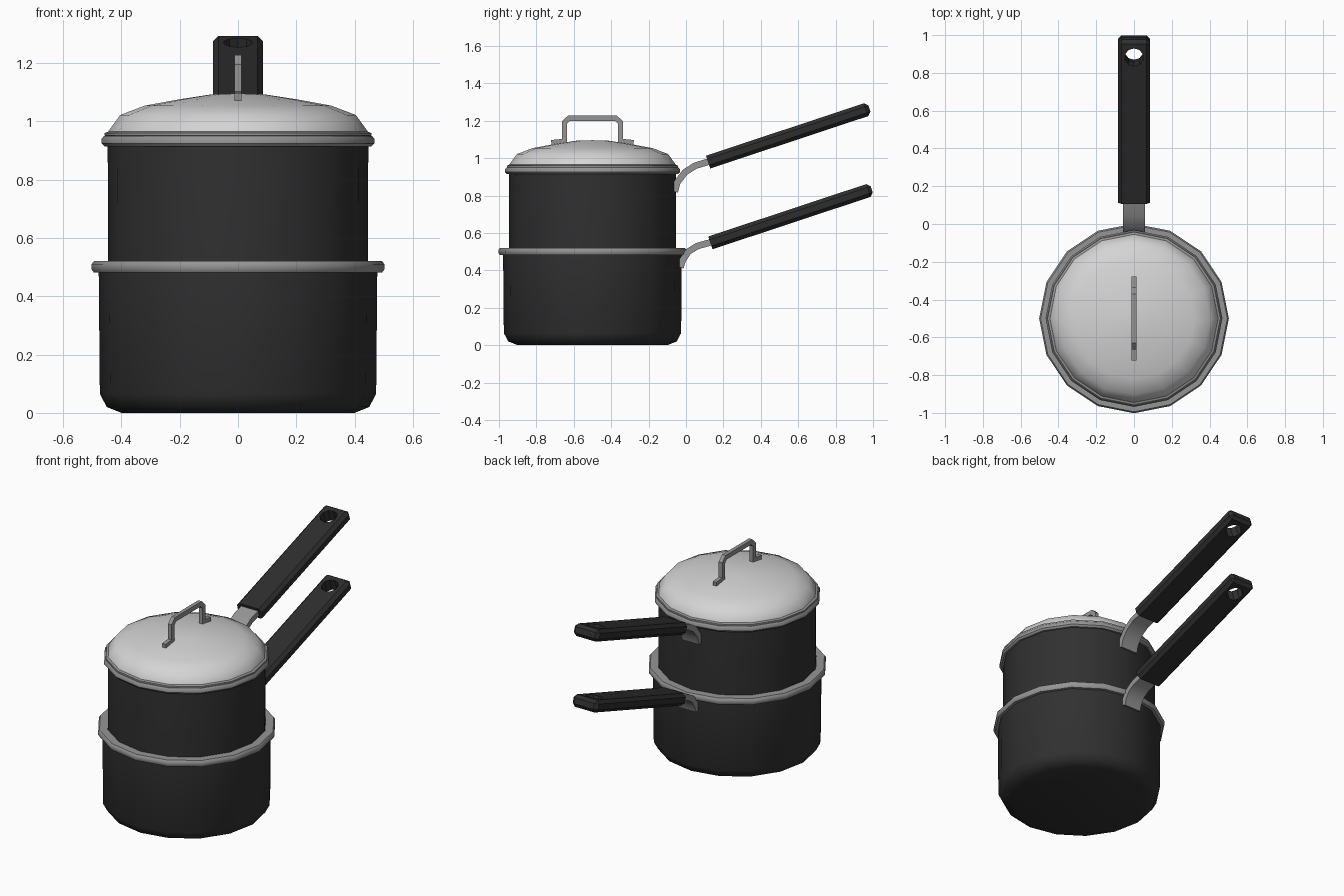
import bpy, bmesh, math
from mathutils import Vector, Matrix

if "Cube" in bpy.data.objects:
    bpy.data.objects.remove(bpy.data.objects["Cube"])

CY = -0.5      # pot axis
SIDES = 16


def material(name, v):
    m = bpy.data.materials.new(name)
    m.diffuse_color = (v, v, v, 1)
    m.use_nodes = True
    m.node_tree.nodes["Principled BSDF"].inputs["Base Color"].default_value = m.diffuse_color
    return m


BLACK = material("black_enamel", 0.03)
GRIP = material("black_grip", 0.027)
STEEL = material("rim_steel", 0.30)
LID = material("lid_steel", 0.66)


def finish(name, bm, mat, angle=40):
    bmesh.ops.recalc_face_normals(bm, faces=bm.faces)
    me = bpy.data.meshes.new(name)
    bm.to_mesh(me)
    bm.free()
    me.materials.append(mat)
    ob = bpy.data.objects.new(name, me)
    bpy.context.collection.objects.link(ob)
    if angle:
        bpy.ops.object.select_all(action='DESELECT')
        ob.select_set(True)
        bpy.context.view_layer.objects.active = ob
        bpy.ops.object.shade_smooth_by_angle(angle=math.radians(angle))
    return ob


def lathe(name, profile, mat, closed=False, angle=40):
    """Revolve (radius, z) points round the pot axis; radius 0 makes a pole."""
    bm = bmesh.new()
    rings = []
    for r, z in profile:
        if r == 0:
            rings.append([bm.verts.new((0, CY, z))] * SIDES)
        else:
            rings.append([bm.verts.new((r * math.cos(2 * math.pi * i / SIDES),
                                        CY + r * math.sin(2 * math.pi * i / SIDES), z))
                          for i in range(SIDES)])
    pairs = list(zip(rings, rings[1:]))
    if closed:
        pairs.append((rings[-1], rings[0]))
    for a, b in pairs:
        for i in range(SIDES):
            j = (i + 1) % SIDES
            bm.faces.new(list(dict.fromkeys((a[i], a[j], b[j], b[i]))))
    return finish(name, bm, mat, angle)


def strip(name, path, half_w, thick, mat):
    """Sweep a flat rectangular bar along a (y, z) path."""
    bm = bmesh.new()
    pts = [Vector(p) for p in path]
    rings = []
    for i, p in enumerate(pts):
        d0 = (p - pts[i - 1]).normalized() if i else None
        d1 = (pts[i + 1] - p).normalized() if i < len(pts) - 1 else None
        t = ((d0 or d1) + (d1 or d0)).normalized()
        n = Vector((-t.y, t.x))
        n *= thick / 2 / max(0.5, t.dot(d0 or d1))
        rings.append([bm.verts.new((x, p.x + s * n.x, p.y + s * n.y))
                      for x, s in ((-half_w, -1), (half_w, -1), (half_w, 1), (-half_w, 1))])
    for a, b in zip(rings, rings[1:]):
        for i in range(4):
            j = (i + 1) % 4
            bm.faces.new((a[i], a[j], b[j], b[i]))
    bm.faces.new(rings[0])
    bm.faces.new(rings[-1])
    return finish(name, bm, mat, 35)


def grip(name, start, end):
    """Chamfered grip with a hanging hole, between two (y, z) points."""
    a, b = Vector((0, *start)), Vector((0, *end))
    length = (b - a).length
    tilt = math.atan2(b.z - a.z, b.y - a.y)
    place = Matrix.Translation(a) @ Matrix.Rotation(tilt, 4, 'X')
    bm = bmesh.new()
    bmesh.ops.create_cube(bm, size=1)
    bmesh.ops.scale(bm, vec=(0.172, length, 0.072), verts=bm.verts)
    bmesh.ops.translate(bm, vec=(0, length / 2, 0), verts=bm.verts)
    edges = [e for e in bm.edges if max(v.co.y for v in e.verts) > 0.01]
    bmesh.ops.bevel(bm, geom=edges, offset=0.019, segments=1, affect='EDGES')
    bm.transform(place)
    ob = finish(name, bm, GRIP, 0)
    # hanging hole
    bm = bmesh.new()
    bmesh.ops.create_cone(bm, cap_ends=True, segments=10, radius1=0.05, radius2=0.05, depth=0.3)
    bm.transform(place @ Matrix.Translation((0, length - 0.092, 0)))
    cutter = finish(name + "_hole_cutter", bm, GRIP, 0)
    mod = ob.modifiers.new("hole", 'BOOLEAN')
    mod.operation = 'DIFFERENCE'
    mod.solver = 'EXACT'
    mod.object = cutter
    bpy.context.view_layer.objects.active = ob
    bpy.ops.object.modifier_apply(modifier=mod.name)
    bpy.data.objects.remove(cutter)
    return ob


# lower pot
lathe("lower_pot", [(0, 0), (0.40, 0), (0.45, 0.02), (0.474, 0.065), (0.478, 0.5),
                    (0.455, 0.5), (0.45, 0.07), (0.40, 0.03), (0, 0.03)], BLACK, angle=50)
lathe("lower_rim", [(0.47, 0.482), (0.495, 0.482), (0.502, 0.492), (0.502, 0.51),
                    (0.494, 0.521), (0.448, 0.521), (0.448, 0.482)], STEEL, True)

# upper pot nested in the lower one
lathe("upper_pot", [(0, 0.20), (0.37, 0.20), (0.43, 0.25), (0.446, 0.5), (0.447, 0.93),
                    (0.425, 0.93), (0.41, 0.27), (0.36, 0.23), (0, 0.23)], BLACK, angle=50)
lathe("upper_rim", [(0.44, 0.914), (0.458, 0.914), (0.468, 0.925), (0.468, 0.94),
                    (0.46, 0.95), (0.425, 0.95), (0.425, 0.914)], STEEL, True)

# lid
lathe("lid_lip", [(0.43, 0.948), (0.458, 0.951), (0.458, 0.96), (0.445, 0.965),
                  (0.43, 0.965)], STEEL, True)
lathe("lid_dome", [(0.447, 0.952), (0.445, 0.966), (0.404, 1.022), (0.32, 1.054),
                   (0.20, 1.076), (0.09, 1.093), (0, 1.096)], LID, angle=50)

# lid handle, mirrored about the pot axis
half = [(0.22, 1.083), (0.15, 1.09), (0.15, 1.19), (0.125, 1.214)]
strip("lid_handle", [(CY - d, z) for d, z in half] + [(CY + d, z) for d, z in reversed(half)],
      0.012, 0.028, STEEL)

# long handles: steel bracket and grip
brackets = {
    "lower": [(-0.03, 0.415), (-0.018, 0.455), (0.012, 0.50), (0.06, 0.53), (0.18, 0.563)],
    "upper": [(-0.06, 0.82), (-0.047, 0.87), (-0.005, 0.925), (0.05, 0.96), (0.168, 0.995)],
}
for level, path in brackets.items():
    strip(level + "_bracket", path, 0.058, 0.035, STEEL)
    dy, dz = (0, 0) if level == "lower" else (-0.012, 0.432)
    grip(level + "_grip", (0.13 + dy, 0.547 + dz), (0.993 + dy, 0.833 + dz))
